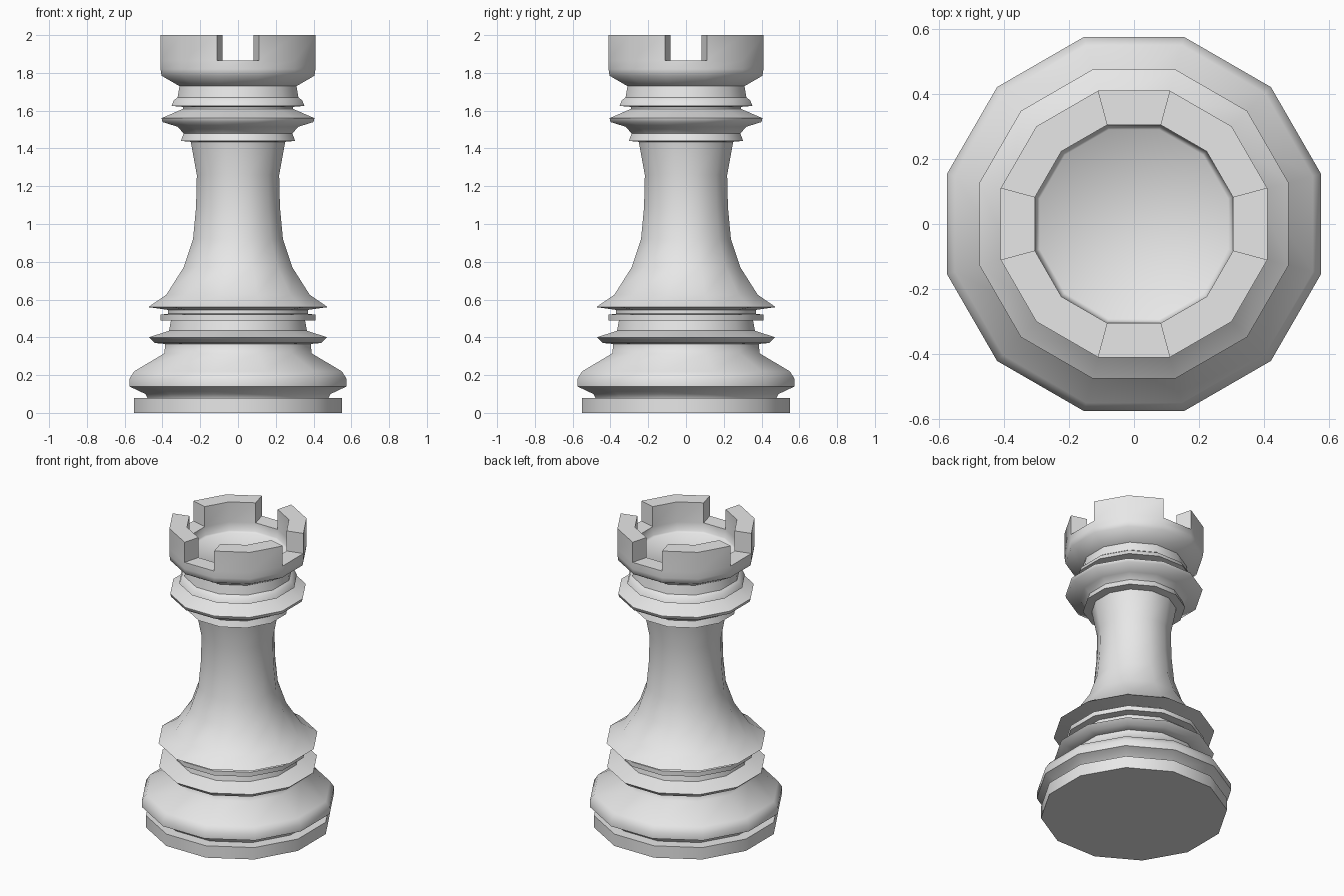
import bpy, bmesh, math

SIDES = 12
FLAT = math.cos(math.pi / SIDES)   # flat-to-corner ratio of the polygon

old = bpy.data.objects.get("Cube")
if old:
    bpy.data.objects.remove(old, do_unlink=True)

grey = bpy.data.materials.new("plain grey")
grey.use_nodes = True
grey.diffuse_color = (0.8, 0.8, 0.8, 1)
grey.node_tree.nodes["Principled BSDF"].inputs["Base Color"].default_value = (0.8, 0.8, 0.8, 1)


def lathe(bm, profile, cap_start=False, cap_end=False):
    """Turn (flat radius, height) points into a twelve-sided shell, one face list per band."""
    rings = []
    for r, z in profile:
        ring = []
        for i in range(SIDES):
            a = (i - 0.5) * math.tau / SIDES
            ring.append(bm.verts.new((r / FLAT * math.cos(a), r / FLAT * math.sin(a), z)))
        rings.append(ring)
    bands = []
    for low, high in zip(rings, rings[1:]):
        bands.append([bm.faces.new((low[i], low[(i + 1) % SIDES], high[(i + 1) % SIDES], high[i]))
                      for i in range(SIDES)])
    if cap_start:
        bm.faces.new(rings[0][::-1])
    if cap_end:
        bm.faces.new(rings[-1])
    return bands


def finish(bm, name):
    mesh = bpy.data.meshes.new(name)
    bm.to_mesh(mesh)
    bm.free()
    mesh.materials.append(grey)
    obj = bpy.data.objects.new(name, mesh)
    bpy.context.collection.objects.link(obj)
    bpy.ops.object.select_all(action='DESELECT')
    obj.select_set(True)
    bpy.context.view_layer.objects.active = obj
    bpy.ops.object.shade_smooth_by_angle(angle=math.radians(60))
    return obj


# Foot slab, swelling base and the two lower collars
bm = bmesh.new()
lathe(bm, [(.55, 0), (.55, .08), (.48, .08), (.49, .10), (.575, .14), (.575, .18),
           (.55, .22), (.39, .315), (.385, .365), (.44, .37), (.472, .40), (.365, .435),
           (.355, .49), (.41, .49), (.41, .52), (.37, .525), (.37, .545)], cap_start=True)
finish(bm, "base")

# Tapering shaft
bm = bmesh.new()
lathe(bm, [(.37, .545), (.475, .56), (.38, .625), (.288, .77), (.238, .92),
           (.222, 1.09), (.218, 1.26), (.25, 1.435)])
finish(bm, "shaft")

# Neck rings
bm = bmesh.new()
lathe(bm, [(.25, 1.435), (.302, 1.44), (.288, 1.48), (.32, 1.515), (.40, 1.54), (.405, 1.56),
           (.29, 1.61), (.29, 1.62), (.352, 1.625), (.34, 1.655), (.32, 1.67)])
finish(bm, "neck_rings")

# Tower head: flared cup with a sunken floor
bm = bmesh.new()
bands = lathe(bm, [(.32, 1.67), (.31, 1.73), (.405, 1.785), (.41, 1.82), (.41, 1.865),
                   (.305, 1.865), (.30, 1.81), (.29, 1.80)], cap_end=True)
# Battlements: raise the rim everywhere except the four notches
raised = [f for i, f in enumerate(bands[4]) if i % 3]
new = bmesh.ops.extrude_face_region(bm, geom=raised)["geom"]
bmesh.ops.translate(bm, vec=(0, 0, .135), verts=[v for v in new if isinstance(v, bmesh.types.BMVert)])
bmesh.ops.delete(bm, geom=[f for f in raised if f.is_valid], context='FACES_ONLY')
finish(bm, "tower_head")
